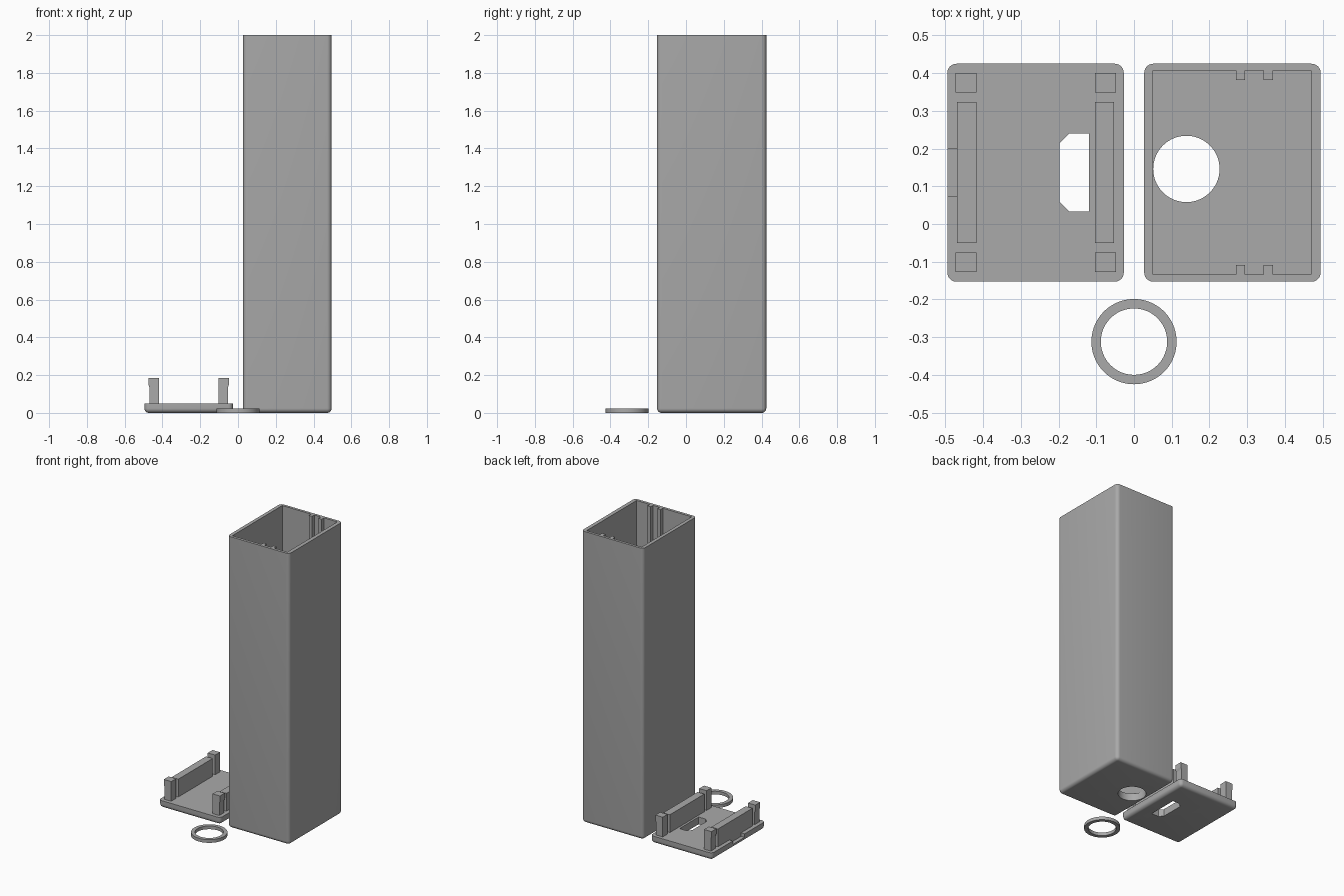
import bpy, bmesh, math
from mathutils import Vector

if "Cube" in bpy.data.objects:
    bpy.data.objects.remove(bpy.data.objects["Cube"])

grey = bpy.data.materials.new("grey plastic")
grey.diffuse_color = (0.4, 0.4, 0.4, 1)
grey.use_nodes = True
grey.node_tree.nodes["Principled BSDF"].inputs["Base Color"].default_value = grey.diffuse_color

Y0, Y1 = -0.153, 0.425          # shared depth of case and lid
FLOOR = 0.05


def finish(bm, name):
    bmesh.ops.recalc_face_normals(bm, faces=bm.faces)
    mesh = bpy.data.meshes.new(name)
    bm.to_mesh(mesh)
    bm.free()
    ob = bpy.data.objects.new(name, mesh)
    bpy.context.collection.objects.link(ob)
    mesh.materials.append(grey)
    return ob


def prism(name, points, lo, hi, axis="z"):
    """Extrude a closed profile: xy along z, or xz along y."""
    bm = bmesh.new()
    place = (lambda p: (p[0], p[1], lo)) if axis == "z" else (lambda p: (p[0], lo, p[1]))
    face = bm.faces.new([bm.verts.new(place(p)) for p in points])
    moved = bmesh.ops.extrude_face_region(bm, geom=[face])["geom"]
    step = Vector((0, 0, hi - lo)) if axis == "z" else Vector((0, hi - lo, 0))
    bmesh.ops.translate(bm, vec=step, verts=[v for v in moved if isinstance(v, bmesh.types.BMVert)])
    return finish(bm, name)


def box(name, x0, x1, y0, y1, z0, z1):
    return prism(name, [(x0, y0), (x1, y0), (x1, y1), (x0, y1)], z0, z1)


def circle(cx, cy, r, n=80):
    return [(cx + r * math.cos(2 * math.pi * i / n), cy + r * math.sin(2 * math.pi * i / n))
            for i in range(n)]


def rounded_tray(name, x0, x1, top):
    """Block with every edge rounded except those of the flat top."""
    ob = box(name, x0, x1, Y0, Y1, 0, top)
    bm = bmesh.new()
    bm.from_mesh(ob.data)
    edges = [e for e in bm.edges if min(v.co.z for v in e.verts) < top - 0.001]
    bmesh.ops.bevel(bm, geom=edges, offset=0.024, segments=6, profile=0.5, affect="EDGES")
    bm.to_mesh(ob.data)
    bm.free()
    return ob


def boolean(ob, other, operation="DIFFERENCE"):
    mod = ob.modifiers.new("bool", "BOOLEAN")
    mod.object, mod.operation, mod.solver = other, operation, "EXACT"
    bpy.context.view_layer.objects.active = ob
    bpy.ops.object.modifier_apply(modifier=mod.name)
    bpy.data.objects.remove(other)


def smooth(ob):
    bpy.ops.object.select_all(action="DESELECT")
    ob.select_set(True)
    bpy.context.view_layer.objects.active = ob
    bpy.ops.object.shade_smooth_by_angle(angle=math.radians(30))


# Tall case: cavity profile leaves two guide ribs on the front and back walls
case = rounded_tray("case", 0.027, 0.495, 2.0)
mid, half, rib = 0.1365, 0.2705, 0.025
front = [(0.051, -half)]
for a, b in ((0.270, 0.294), (0.344, 0.368)):
    front += [(a, -half), (a, -half + rib), (b, -half + rib), (b, -half)]
front.append((0.469, -half))
outline = front + [(x, -y) for x, y in reversed(front)]
boolean(case, prism("cavity", [(x, y + mid) for x, y in outline], FLOOR, 2.1))
boolean(case, prism("round_hole", circle(0.139, 0.146, 0.088), -0.1, 0.1))
smooth(case)

# Lid plate with connector opening and pry notch
lid = rounded_tray("lid", -0.495, -0.027, FLOOR)
opening = [(-0.119, 0.033), (-0.119, 0.240), (-0.172, 0.240),
           (-0.197, 0.215), (-0.197, 0.058), (-0.172, 0.033)]
boolean(lid, prism("opening", opening, -0.1, 0.1))
boolean(lid, box("notch", -0.55, -0.469, 0.073, 0.200, 0.026, 0.1))
smooth(lid)

# Clip posts with a small outward lip, and the walls between them
lid_x = -0.261
for side, label in ((-1, "left"), (1, "right")):
    post = [(0.157, 0.045), (0.208, 0.045), (0.208, 0.135), (0.213, 0.15),
            (0.213, 0.185), (0.157, 0.185)]
    post = [(lid_x + side * x, z) for x, z in post]
    prism(label + "_front_post", post, -0.127, -0.075, "y")
    prism(label + "_back_post", post, 0.349, 0.401, "y")
    a, b = sorted((lid_x + side * 0.157, lid_x + side * 0.208))
    box(label + "_lid_wall", a, b, -0.050, 0.323, 0.045, 0.172)

# Loose flat ring
ring = prism("ring", circle(0, -0.312, 0.113), 0, 0.022)
boolean(ring, prism("ring_hole", circle(0, -0.312, 0.088), -0.1, 0.1))
smooth(ring)
